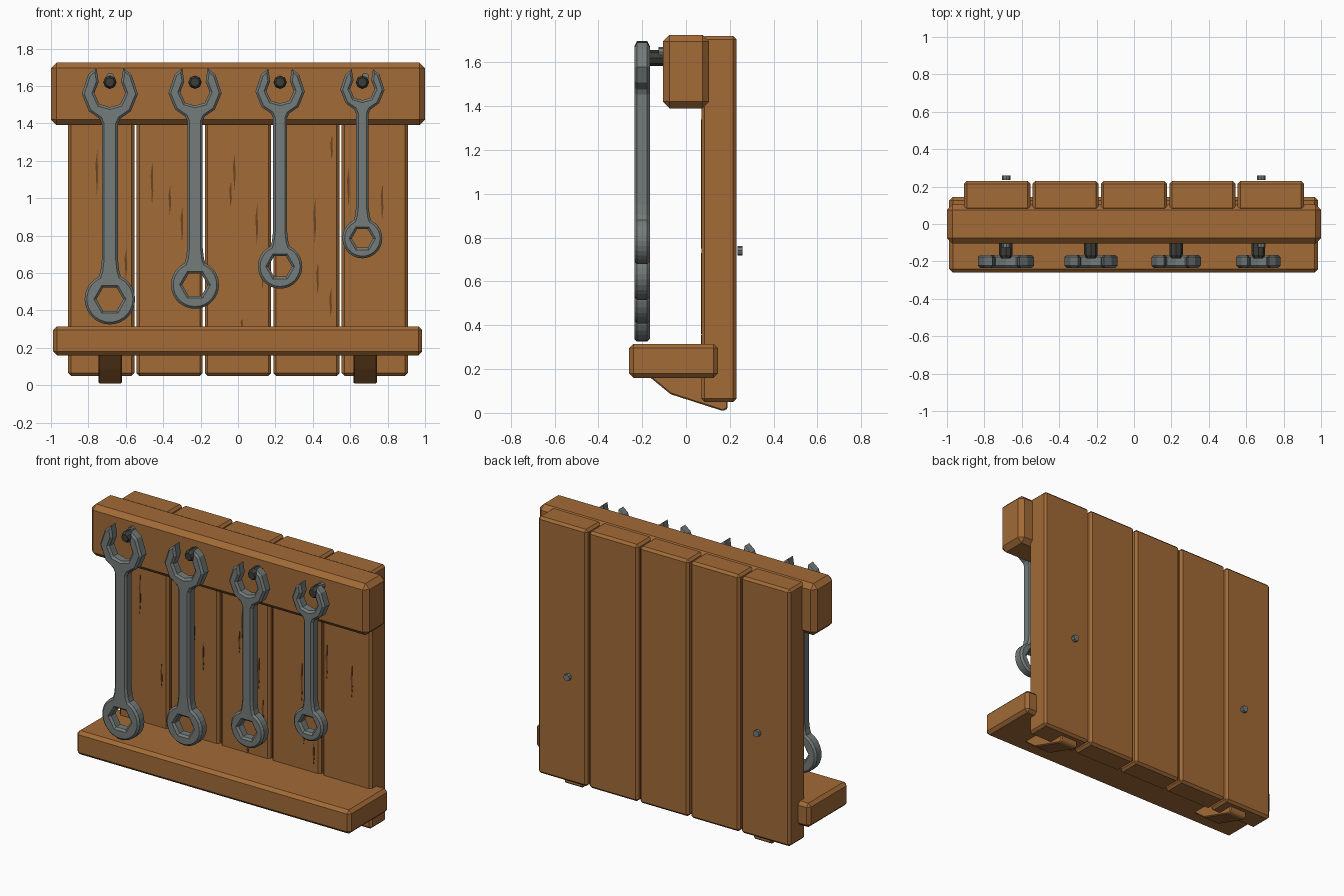
import bpy, bmesh
from math import sin, cos, pi, radians
from mathutils import Matrix

cube = bpy.data.objects.get("Cube")
if cube:
    bpy.data.objects.remove(cube, do_unlink=True)


def material(name, rgb):
    m = bpy.data.materials.new(name)
    m.use_nodes = True
    m.diffuse_color = (*rgb, 1)
    m.node_tree.nodes["Principled BSDF"].inputs["Base Color"].default_value = (*rgb, 1)
    return m


WOOD = material("warm wood", (0.36, 0.145, 0.038))
GRAIN = material("dark wood grain", (0.15, 0.06, 0.017))
STEEL = material("grey steel", (0.175, 0.2, 0.195))
IRON = material("dark iron", (0.045, 0.045, 0.04))


def finish(bm, name, mat, bevel=0):
    if bevel:
        bmesh.ops.bevel(bm, geom=bm.edges[:], offset=bevel, segments=1,
                        affect='EDGES', profile=0.5)
    bmesh.ops.recalc_face_normals(bm, faces=bm.faces[:])
    mesh = bpy.data.meshes.new(name)
    bm.to_mesh(mesh)
    bm.free()
    mesh.materials.append(mat)
    ob = bpy.data.objects.new(name, mesh)
    bpy.context.collection.objects.link(ob)
    return ob


def box(name, x, y, z, mat, bevel):
    bm = bmesh.new()
    bmesh.ops.create_cube(bm, size=1)
    for v in bm.verts:
        v.co = [lo + (c + 0.5) * (hi - lo) for c, (lo, hi) in zip(v.co, (x, y, z))]
    return finish(bm, name, mat, bevel)


def rod(name, x, z, y0, y1, r, mat, tip=None, sides=8):
    """Cylinder along y, from y0 (end radius tip) to y1 (radius r)."""
    bm = bmesh.new()
    turn = Matrix.Translation((x, (y0 + y1) / 2, z)) @ Matrix.Rotation(pi / 2, 4, 'X')
    bmesh.ops.create_cone(bm, cap_ends=True, segments=sides, radius1=r,
                          radius2=tip or r, depth=y1 - y0, matrix=turn)
    return finish(bm, name, mat)


def prism(name, profile, axis, lo, hi, mat, bevel=0):
    """Extrude a 2D profile along axis 0 (x) or 1 (y)."""
    bm = bmesh.new()
    verts = [bm.verts.new((lo, a, b) if axis == 0 else (a, lo, b)) for a, b in profile]
    face = bm.faces.new(verts)
    out = bmesh.ops.extrude_face_region(bm, geom=[face])
    for v in out["geom"]:
        if isinstance(v, bmesh.types.BMVert):
            v.co[axis] = hi
    return finish(bm, name, mat, bevel)


# Back planks
pitch = 0.3655
for i in range(5):
    cx = (i - 2) * pitch
    box(f"back_plank_{i + 1}", (cx - 0.177, cx + 0.177), (0.07, 0.23), (0.05, 1.72), WOOD, 0.015)

# Top rail and bottom shelf
box("top_rail", (-1, 1), (-0.105, 0.105), (1.39, 1.725), WOOD, 0.03)
box("shelf", (-0.988, 0.985), (-0.26, 0.145), (0.16, 0.315), WOOD, 0.02)

# Wedge braces under the shelf, with screws front and back
for side, x in (("right", -0.683), ("left", 0.68)):
    prism(f"{side}_brace", [(-0.18, 0.175), (-0.07, 0.085), (0.17, 0.008), (0.19, 0.02), (0.19, 0.175)],
          0, x - 0.063, x + 0.063, WOOD, 0.006)
    rod(f"{side}_back_screw", x, 0.74, 0.235, 0.258, 0.022, STEEL)
    rod(f"{side}_front_screw", x, 1.648, -0.125, -0.09, 0.022, STEEL)

# Grain marks on the planks: x, z, length
grain = [(-0.755, 1.14, 0.25), (-0.46, 1.08, 0.25), (-0.3, 0.86, 0.2), (-0.365, 0.99, 0.16),
         (-0.02, 1.14, 0.2), (-0.04, 1.02, 0.14), (0.1, 0.86, 0.22), (0.41, 0.88, 0.24),
         (0.5, 1.27, 0.14), (0.425, 0.57, 0.18), (0.495, 0.44, 0.16), (0.02, 0.33, 0.05),
         (0.59, 1.06, 0.22), (0.77, 0.98, 0.2), (-0.6, 0.65, 0.16), (0.13, 0.6, 0.18)]
for i, (x, z, n) in enumerate(grain):
    w = 0.007
    prism(f"grain_mark_{i + 1}", [(x, z - n / 2), (x + w, z - n / 6), (x + w / 2, z + n / 2), (x - w, z + n / 6)],
          1, 0.0675, 0.073, GRAIN)


# Half outline of the open jaw, from the jaw floor round the tip to the shaft
JAW = [(0, -0.21), (0.055, -0.195), (0.083, -0.135), (0.06, -0.075), (0.072, 0),
       (0.115, -0.035), (0.15, -0.14), (0.112, -0.232), (0.055, -0.272), (0.043, -0.3)]


def wrench(name, x, tip_z, ring_z, s):
    half = [(a * s, tip_z + b * s) for a, b in JAW]
    half += [(0.043 * s, ring_z + 0.21 * s), (0.05 * s, ring_z + 0.15 * s)]
    for i in range(13):
        t = radians(64 - i * 154 / 12)
        half.append((0.135 * s * cos(t), ring_z + 0.135 * s * sin(t)))
    outline = half + [(-a, b) for a, b in reversed(half[1:-1])]
    hole = [(0.072 * s * cos(k * pi / 3), ring_z + 0.072 * s * sin(k * pi / 3)) for k in range(6)]

    curve = bpy.data.curves.new(name, 'CURVE')
    curve.dimensions = '2D'
    curve.fill_mode = 'BOTH'
    curve.extrude = 0.023
    curve.bevel_depth = 0.012
    curve.bevel_resolution = 0
    curve.offset = -0.012
    for pts in (outline, hole):
        sp = curve.splines.new('POLY')
        sp.points.add(len(pts) - 1)
        for p, (a, b) in zip(sp.points, pts):
            p.co = (a, b, 0, 1)
        sp.use_cyclic_u = True
    curve.materials.append(STEEL)
    ob = bpy.data.objects.new(name, curve)
    ob.location = (x, -0.2, 0)
    ob.rotation_euler.x = pi / 2
    bpy.context.collection.objects.link(ob)
    bpy.ops.object.select_all(action='DESELECT')
    ob.select_set(True)
    bpy.context.view_layer.objects.active = ob
    bpy.ops.object.convert(target='MESH')
    for p in bpy.context.object.data.polygons:
        p.use_smooth = False


# Hanging wrenches and their pegs, large to small
sizes = [(-0.685, 1.697, 0.46, 1), (-0.23, 1.695, 0.537, 0.95),
         (0.225, 1.692, 0.635, 0.88), (0.665, 1.69, 0.785, 0.79)]
for i, (x, tip, ring, s) in enumerate(sizes):
    wrench(f"wrench_{i + 1}", x, tip, ring, s)
    rod(f"peg_{i + 1}", x, 1.62, -0.165, -0.09, 0.036, IRON)
    rod(f"peg_end_{i + 1}", x, 1.62, -0.185, -0.165, 0.036, IRON, tip=0.024)
